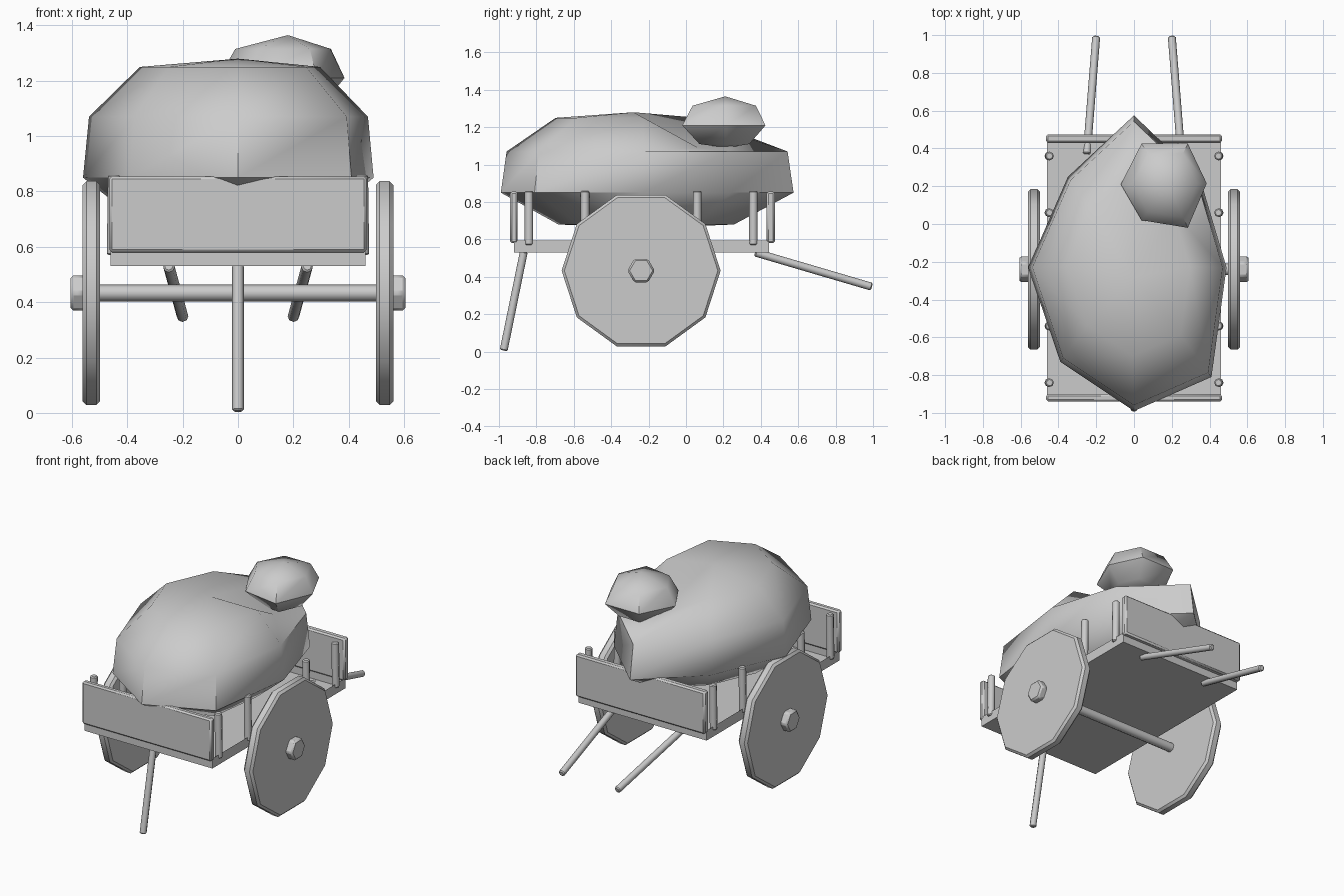
import bpy, bmesh, math
from mathutils import Vector

if "Cube" in bpy.data.objects:
    bpy.data.objects.remove(bpy.data.objects["Cube"])


def make(name, bm, angle=60, bevel=0.0):
    bmesh.ops.recalc_face_normals(bm, faces=bm.faces[:])
    me = bpy.data.meshes.new(name)
    bm.to_mesh(me)
    bm.free()
    ob = bpy.data.objects.new(name, me)
    bpy.context.collection.objects.link(ob)
    if bevel:
        mod = ob.modifiers.new("bevel", 'BEVEL')
        mod.width = bevel
        mod.segments = 1
        mod.limit_method = 'ANGLE'
        mod.angle_limit = math.radians(50)
    bpy.ops.object.select_all(action='DESELECT')
    ob.select_set(True)
    bpy.context.view_layer.objects.active = ob
    bpy.ops.object.shade_smooth_by_angle(angle=math.radians(angle))
    return ob


def box(name, lo, hi, bevel=0.01, open_top=False):
    lo, hi = Vector(lo), Vector(hi)
    bm = bmesh.new()
    bmesh.ops.create_cube(bm, size=1)
    for v in bm.verts:
        v.co = Vector(((lo[i] + hi[i]) / 2 + v.co[i] * (hi[i] - lo[i]) for i in range(3)))
    if open_top:
        bm.normal_update()
        bmesh.ops.delete(bm, geom=[f for f in bm.faces if f.normal.z > 0.9], context='FACES')
    return make(name, bm, 60, bevel)


def rod(name, a, b, r, sides=8, bevel=0.006, phase=0.0, angle=50):
    a, b = Vector(a), Vector(b)
    d = (b - a).normalized()
    u = Vector((0, 1, 0)) if abs(d.y) < 0.7 else Vector((1, 0, 0))
    u = (u - d * u.dot(d)).normalized()
    w = d.cross(u)
    bm = bmesh.new()
    rings = []
    for p in (a, b):
        rings.append([bm.verts.new(p + r * (u * math.cos(t) + w * math.sin(t)))
                      for t in (phase + 2 * math.pi * i / sides for i in range(sides))])
    for i in range(sides):
        j = (i + 1) % sides
        bm.faces.new((rings[0][i], rings[0][j], rings[1][j], rings[1][i]))
    bm.faces.new(rings[0])
    bm.faces.new(rings[1])
    return make(name, bm, angle, bevel)


def sack(name, outline, centre, rings, bottom, top, dents={}):
    """Stack scaled copies of an outline between two poles."""
    bm = bmesh.new()
    c = Vector(centre)
    n = len(outline)
    rows = []
    for k, (z, s) in enumerate(rings):
        row = []
        for i, p in enumerate(outline):
            q = c + (Vector(p) - c) * s
            row.append(bm.verts.new((q.x, q.y, z + dents.get((k, i), 0))))
        rows.append(row)
    lo, hi = bm.verts.new(bottom), bm.verts.new(top)
    for i in range(n):
        j = (i + 1) % n
        for r, s in zip(rows, rows[1:]):
            bm.faces.new((r[i], r[j], s[j], s[i]))
        bm.faces.new((lo, rows[0][j], rows[0][i]))
        bm.faces.new((hi, rows[-1][i], rows[-1][j]))
    return make(name, bm, 55)


# Cart bed and end boards
box("cart_bed", (-0.46, -0.92, 0.53), (0.46, 0.445, 0.595), 0.0, open_top=True)
box("front_board", (-0.465, -0.94, 0.58), (0.465, -0.9, 0.855))
box("back_board", (-0.465, 0.43, 0.58), (0.465, 0.475, 0.855))

# Side posts, wheels, hubs and handles
for side, sx in (("left", -1), ("right", 1)):
    for k, y in enumerate((-0.84, -0.54, 0.06, 0.36)):
        rod(f"{side}_post_{k + 1}", (sx * 0.451, y, 0.57), (sx * 0.447, y, 0.86), 0.023)
    rod(f"{side}_wheel", (sx * 0.498, -0.24, 0.433), (sx * 0.562, -0.24, 0.433),
        0.425, sides=10, bevel=0.014)
    rod(f"{side}_hub", (sx * 0.55, -0.24, 0.433), (sx * 0.605, -0.24, 0.433),
        0.073, sides=6, bevel=0.01)
    rod(f"{side}_handle", (sx * 0.25, 0.37, 0.53), (sx * 0.2, 0.993, 0.347), 0.021)

# Axle and prop leg
rod("axle", (-0.56, -0.24, 0.433), (0.56, -0.24, 0.433), 0.03)
rod("prop_leg", (0, -0.867, 0.535), (0, -0.975, 0.006), 0.021)

# Large sack lying in the bed, dented where the small one rests
sack("large_sack",
     [(0, -0.99), (0.41, -0.81), (0.49, -0.23), (0.35, 0.24),
      (0, 0.575), (-0.35, 0.25), (-0.56, -0.23), (-0.39, -0.73)],
     (-0.02, -0.22),
     [(0.68, 0.6), (0.85, 1.0), (1.07, 0.96), (1.25, 0.62)],
     (0, -0.22, 0.66), (0, -0.28, 1.28),
     {(3, 3): -0.16, (3, 4): -0.09})

# Small sack on top
sack("small_sack",
     [(0.04, 0.02), (0.285, -0.02), (0.385, 0.215),
      (0.285, 0.425), (0.04, 0.425), (-0.07, 0.21)],
     (0.18, 0.21),
     [(1.11, 0.6), (1.21, 1.0), (1.315, 0.76)],
     (0.18, 0.22, 1.09), (0.18, 0.21, 1.365))
